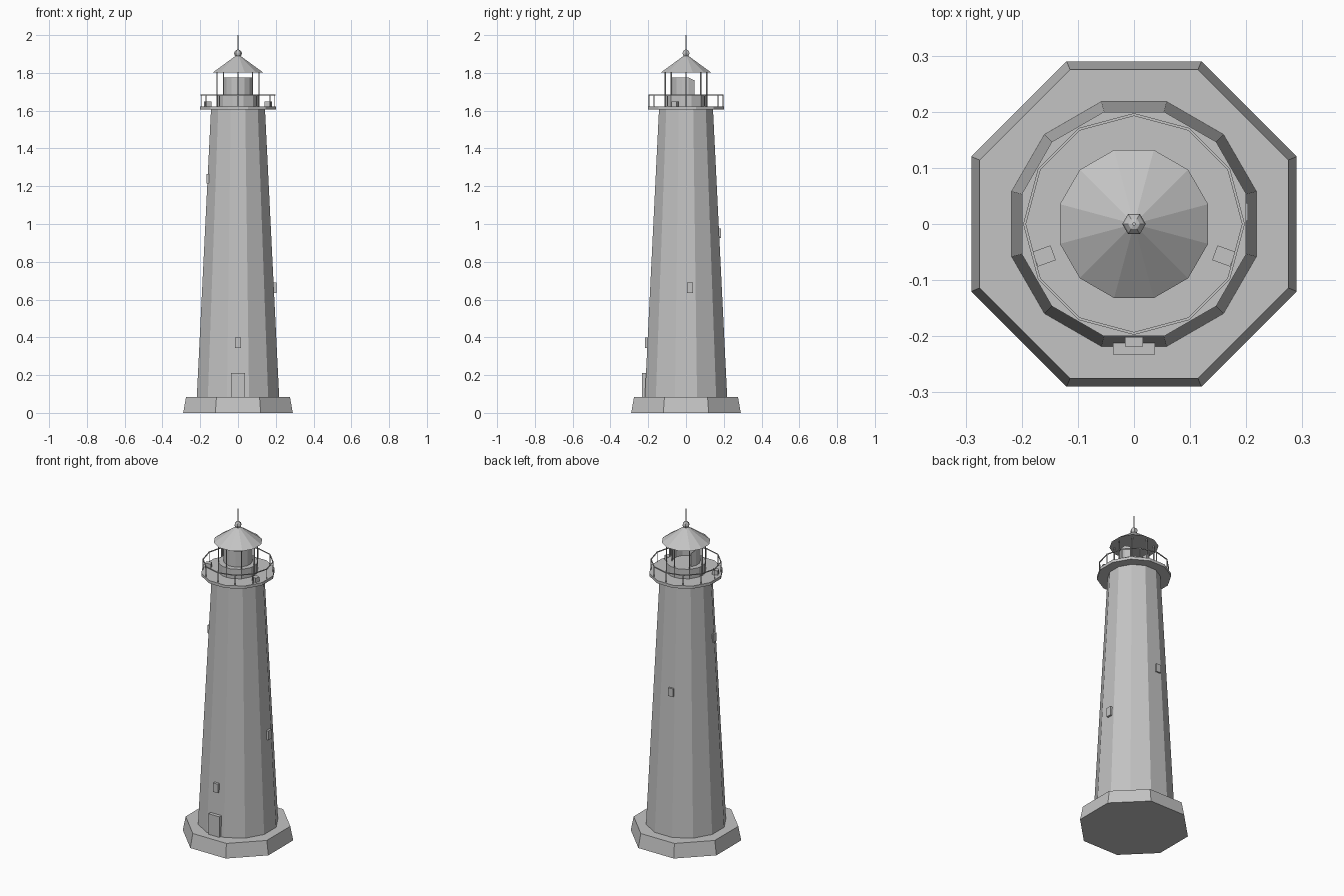
import bpy, bmesh, math
from mathutils import Matrix, Vector

if "Cube" in bpy.data.objects:
    bpy.data.objects.remove(bpy.data.objects["Cube"], do_unlink=True)

grey = bpy.data.materials.new("plain_grey")
grey.use_nodes = True
grey.diffuse_color = (0.55, 0.55, 0.55, 1)
grey.node_tree.nodes["Principled BSDF"].inputs["Base Color"].default_value = (0.55, 0.55, 0.55, 1)


def finish(name, bm):
    bmesh.ops.recalc_face_normals(bm, faces=bm.faces)
    mesh = bpy.data.meshes.new(name)
    bm.to_mesh(mesh)
    bm.free()
    mesh.materials.append(grey)
    obj = bpy.data.objects.new(name, mesh)
    bpy.context.collection.objects.link(obj)
    return obj


def polar(radius, angle, z):
    return Vector((radius * math.cos(angle), radius * math.sin(angle), z))


def prism(name, sides, low, high, z0, z1):
    """Tapered prism with flats facing the axes; low and high are flat-to-centre radii."""
    k = 1 / math.cos(math.pi / sides)
    bm = bmesh.new()
    bmesh.ops.create_cone(bm, cap_ends=True, segments=sides, radius1=low * k, radius2=high * k,
                          depth=z1 - z0)
    turn = Matrix.Rotation(math.pi / sides, 4, 'Z')
    bm.transform(Matrix.Translation((0, 0, (z0 + z1) / 2)) @ turn)
    return finish(name, bm)


def box(name, centre, size, angle=0):
    bm = bmesh.new()
    bmesh.ops.create_cube(bm, size=1)
    bm.transform(Matrix.Translation(centre) @ Matrix.Rotation(angle, 4, 'Z')
                 @ Matrix.Diagonal((*size, 1)))
    return finish(name, bm)


def posts(name, count, ring, thick, z0, z1):
    bm = bmesh.new()
    for i in range(count):
        place = Matrix.Translation(polar(ring, math.tau * i / count, (z0 + z1) / 2))
        bmesh.ops.create_cone(bm, cap_ends=True, segments=6, radius1=thick, radius2=thick,
                              depth=z1 - z0, matrix=place)
    return finish(name, bm)


# Masonry
prism("base_plinth", 8, 0.29, 0.275, 0, 0.085)
prism("tower", 12, 0.218, 0.143, 0.085, 1.605)
prism("gallery_deck", 12, 0.2, 0.2, 1.605, 1.622)
prism("lantern_base", 12, 0.108, 0.108, 1.622, 1.68)

# Door and windows
box("door", (0, -0.21, 0.148), (0.074, 0.046, 0.126))
box("front_window", (0, -0.203, 0.372), (0.032, 0.03, 0.055))
box("left_window", (0.188, 0.021, 0.662), (0.03, 0.032, 0.055))
box("back_window", (-0.025, 0.17, 0.952), (0.032, 0.03, 0.05))
box("right_window", (-0.152, -0.04, 1.24), (0.03, 0.032, 0.05))

# Gallery railing
RAIL = 0.195
posts("railing_posts", 12, RAIL, 0.0025, 1.622, 1.685)
bm = bmesh.new()
rings = [[bm.verts.new(polar(RAIL + dr, math.tau * i / 12, 1.683 + dz)) for i in range(12)]
         for dr, dz in ((-1/400, -1/400), (1/400, -1/400), (1/400, 1/400), (-1/400, 1/400))]
for r in range(4):
    a, b = rings[r], rings[(r + 1) % 4]
    for i in range(12):
        j = (i + 1) % 12
        bm.faces.new((a[i], a[j], b[j], b[i]))
finish("railing_top", bm)

# Deck boxes
for side, name in ((1, "left_deck_box"), (-1, "right_deck_box")):
    box(name, (side * 0.16, -0.057, 1.635), (0.034, 0.028, 0.028), -side * math.radians(20))

# Lamp screen, open at the back
bm = bmesh.new()
lower, upper = [], []
for i in range(11):
    angle = math.radians(145 + 25 * i)
    spot = polar(0.08, angle, 1.68)
    lower.append(bm.verts.new(spot))
    spot.z = 1.76 if spot.y > 0.03 else 1.775
    upper.append(bm.verts.new(spot))
for i in range(10):
    bm.faces.new((lower[i], lower[i + 1], upper[i + 1], upper[i]))
screen = finish("lamp_screen", bm)
screen.modifiers.new("thickness", 'SOLIDIFY').thickness = 0.004

# Lantern posts, roof and finial
posts("lantern_posts", 8, 0.11, 0.003, 1.622, 1.805)
prism("lantern_roof", 12, 0.132, 0.006, 1.803, 1.895)
bm = bmesh.new()
bmesh.ops.create_uvsphere(bm, u_segments=6, v_segments=6, radius=0.021)
bm.transform(Matrix.Translation((0, 0, 1.903)) @ Matrix.Rotation(math.pi / 6, 4, 'Z'))
finish("roof_ball", bm)
posts("roof_spike", 1, 0, 0.003, 1.915, 2.0)
